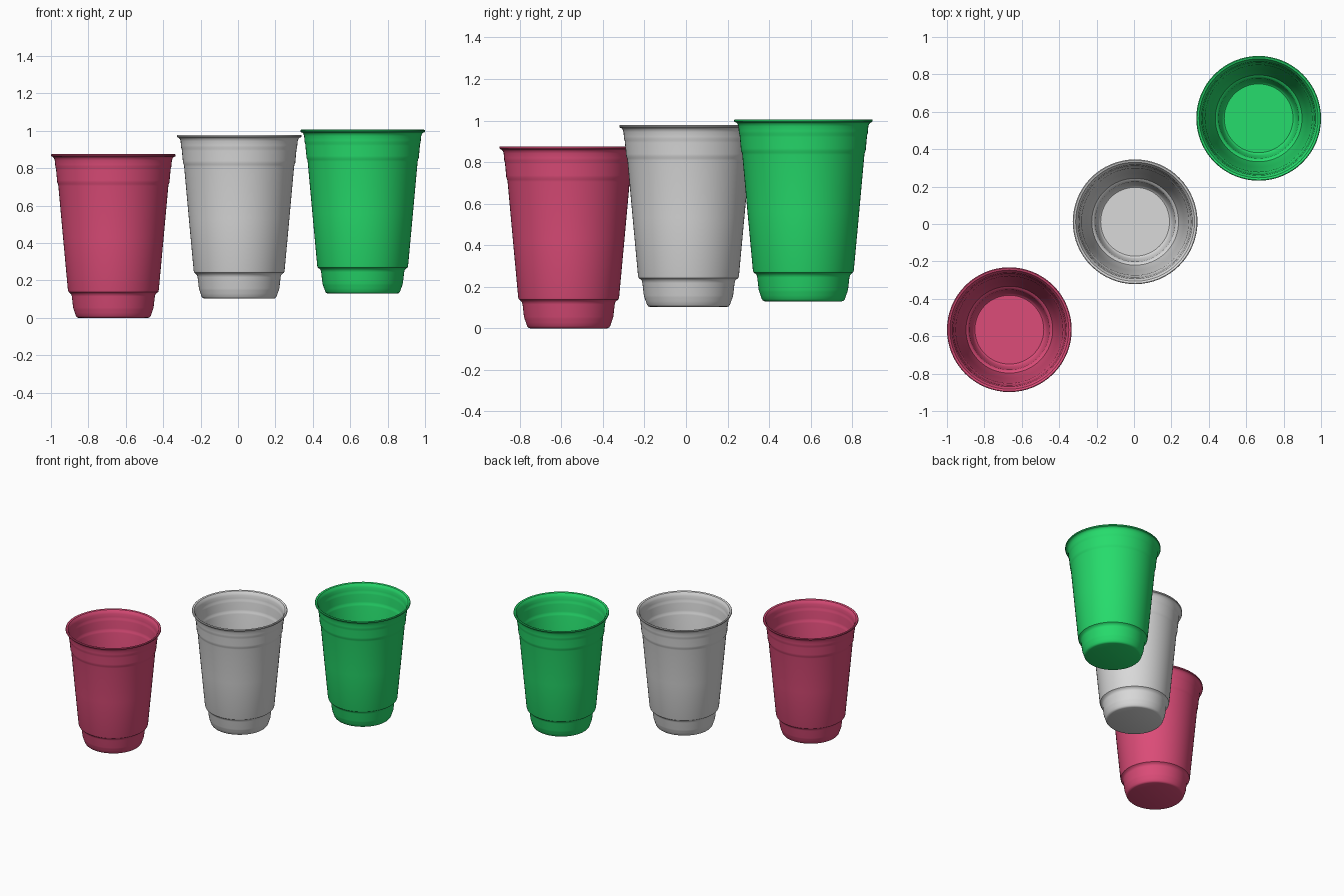
import bpy, bmesh, math

if "Cube" in bpy.data.objects:
    bpy.data.objects.remove(bpy.data.objects["Cube"])

# outer half-profile of a cup: (radius, height) from base to rim
OUTER = [(0.186, 0.0), (0.194, 0.003), (0.200, 0.010), (0.206, 0.028),
         (0.212, 0.045), (0.215, 0.055), (0.222, 0.115), (0.225, 0.126),
         (0.232, 0.133), (0.240, 0.139), (0.243, 0.149), (0.269, 0.430),
         (0.294, 0.705), (0.296, 0.716), (0.300, 0.724), (0.301, 0.736),
         (0.306, 0.790), (0.307, 0.800), (0.310, 0.808), (0.311, 0.820),
         (0.313, 0.842), (0.317, 0.854), (0.324, 0.861), (0.331, 0.863),
         (0.3335, 0.868), (0.3325, 0.874), (0.329, 0.876)]
WALL = 0.008
SEGMENTS = 64


def srgb(r, g, b):
    f = lambda c: c / 12.92 if c <= 0.04045 else ((c + 0.055) / 1.055) ** 2.4
    return (f(r / 255), f(g / 255), f(b / 255), 1.0)


def make_material(name, rgb):
    m = bpy.data.materials.new(name)
    m.diffuse_color = srgb(*rgb)
    m.use_nodes = True
    m.node_tree.nodes["Principled BSDF"].inputs["Base Color"].default_value = m.diffuse_color
    return m


def make_cup(name, location, material):
    # inner wall follows the outer wall, ending on a flat floor
    inner = [(r - WALL, z + 0.004) for r, z in reversed(OUTER[3:22])]
    inner = [(0.318, 0.872)] + inner + [(0.192, 0.018), (0.184, 0.012)]
    profile = OUTER + inner
    bm = bmesh.new()
    rings = []
    for r, z in profile:
        rings.append([bm.verts.new((r * math.cos(2 * math.pi * i / SEGMENTS),
                                    r * math.sin(2 * math.pi * i / SEGMENTS), z))
                      for i in range(SEGMENTS)])
    for a, b in zip(rings, rings[1:]):
        for i in range(SEGMENTS):
            j = (i + 1) % SEGMENTS
            bm.faces.new((a[i], a[j], b[j], b[i]))
    # underside and inner floor
    bm.faces.new(list(reversed(rings[0])))
    bm.faces.new(rings[-1])
    bmesh.ops.recalc_face_normals(bm, faces=bm.faces)
    mesh = bpy.data.meshes.new(name)
    bm.to_mesh(mesh)
    bm.free()
    mesh.materials.append(material)
    obj = bpy.data.objects.new(name, mesh)
    obj.location = location
    bpy.context.collection.objects.link(obj)
    bpy.ops.object.select_all(action='DESELECT')
    obj.select_set(True)
    bpy.context.view_layer.objects.active = obj
    bpy.ops.object.shade_smooth_by_angle(angle=math.radians(35))
    return obj


# three cups on a diagonal, each a little higher
make_cup("pink_cup", (-0.6665, -0.565, 0.0), make_material("pink plastic", (220, 76, 120)))
make_cup("grey_cup", (0.006, 0.012, 0.103), make_material("light grey plastic", (218, 218, 218)))
make_cup("green_cup", (0.6665, 0.565, 0.130), make_material("green plastic", (38, 220, 108)))
